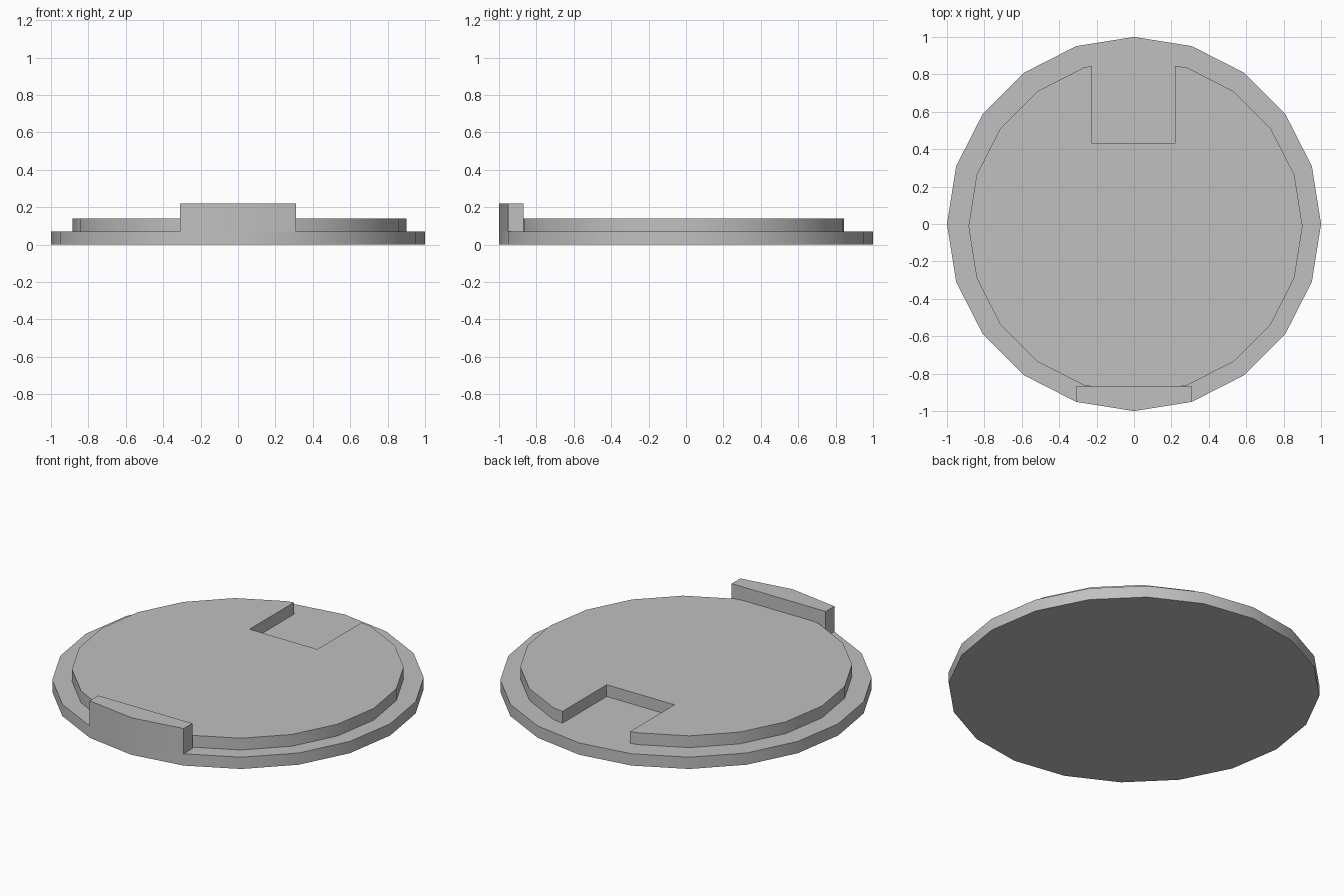
import bpy
import bmesh
from math import sin, cos, radians

cube = bpy.data.objects.get("Cube")
if cube:
    bpy.data.objects.remove(cube, do_unlink=True)

grey = bpy.data.materials.new("plain grey")
grey.use_nodes = True
colour = (0.53, 0.53, 0.53, 1)
grey.diffuse_color = colour
grey.node_tree.nodes["Principled BSDF"].inputs["Base Color"].default_value = colour


def ring(radius, cx=0, cy=0, sides=20):
    """Points of a regular outline, counter-clockwise from the back."""
    angles = [radians(90 + 360 * i / sides) for i in range(sides)]
    return [(cx + radius * cos(a), cy + radius * sin(a)) for a in angles]


def slab(name, outline, bottom, top):
    """Extrude a flat outline between two heights."""
    bm = bmesh.new()
    base = bm.faces.new([bm.verts.new((x, y, bottom)) for x, y in outline])
    extruded = bmesh.ops.extrude_face_region(bm, geom=[base], use_keep_orig=True)
    for v in extruded["geom"]:
        if isinstance(v, bmesh.types.BMVert):
            v.co.z = top
    bmesh.ops.recalc_face_normals(bm, faces=bm.faces)
    mesh = bpy.data.meshes.new(name)
    bm.to_mesh(mesh)
    bm.free()
    mesh.materials.append(grey)
    obj = bpy.data.objects.new(name, mesh)
    bpy.context.collection.objects.link(obj)
    bpy.ops.object.select_all(action="DESELECT")
    obj.select_set(True)
    bpy.context.view_layer.objects.active = obj
    bpy.ops.object.shade_smooth_by_angle(angle=radians(30))
    return obj


# Wide lower disc
rim = ring(1.0)
slab("base_disc", rim, 0, 0.07)

# Raised inner disc, with a square notch replacing its back corner
notch = [(0.22, 0.845), (0.22, 0.43), (-0.225, 0.43), (-0.225, 0.845)]
slab("raised_disc", ring(0.893, 0.008, -0.013)[1:] + notch, 0.07, 0.14)

# Upright front lip following the rim
lip = rim[9:12]
slab("front_lip", lip + [(lip[2][0], -0.87), (lip[0][0], -0.87)], 0.07, 0.22)
